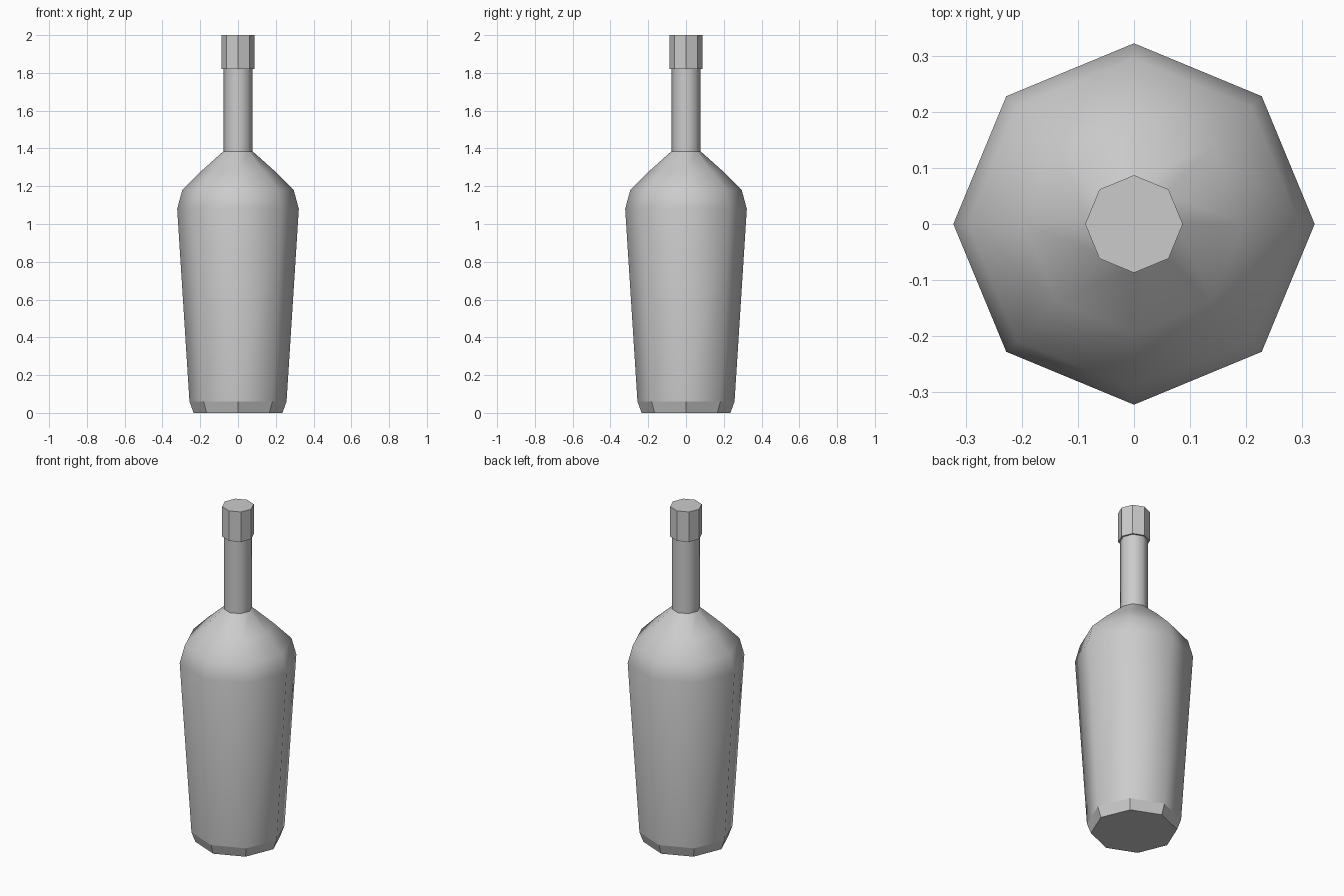
import bpy, bmesh
from math import cos, sin, tau

cube = bpy.data.objects.get("Cube")
if cube:
    bpy.data.objects.remove(cube)

SIDES = 8

grey = bpy.data.materials.new("plain_grey")
grey.use_nodes = True
colour = (0.6, 0.6, 0.6, 1)
grey.diffuse_color = colour
grey.node_tree.nodes["Principled BSDF"].inputs["Base Color"].default_value = colour


def lathe(name, profile, flat_bands=(), sharp_rings=()):
    """Turn a (radius, height) profile into a closed eight-sided solid."""
    bm = bmesh.new()
    rings = [[bm.verts.new((r * cos(tau * i / SIDES), r * sin(tau * i / SIDES), z))
              for i in range(SIDES)] for r, z in profile]
    for band, (low, high) in enumerate(zip(rings, rings[1:])):
        for i in range(SIDES):
            j = (i + 1) % SIDES
            face = bm.faces.new((low[i], low[j], high[j], high[i]))
            face.smooth = band not in flat_bands
    bm.faces.new(rings[0][::-1])
    bm.faces.new(rings[-1])
    for k in sharp_rings:
        for i in range(SIDES):
            bm.edges.get((rings[k][i], rings[k][(i + 1) % SIDES])).smooth = False
    mesh = bpy.data.meshes.new(name)
    bm.to_mesh(mesh)
    bm.free()
    mesh.materials.append(grey)
    obj = bpy.data.objects.new(name, mesh)
    bpy.context.collection.objects.link(obj)
    return obj


# Body with bevelled foot, rounded shoulder and slim neck
lathe("bottle_body",
      [(0.235, 0), (0.257, 0.06), (0.322, 1.08), (0.295, 1.18),
       (0.195, 1.28), (0.077, 1.385), (0.077, 1.825)],
      flat_bands=(0,), sharp_rings=(0, 1, 5, 6))

# Faceted cap, slightly wider than the neck
lathe("bottle_cap", [(0.087, 1.82), (0.087, 2.0)],
      flat_bands=(0,), sharp_rings=(0, 1))
